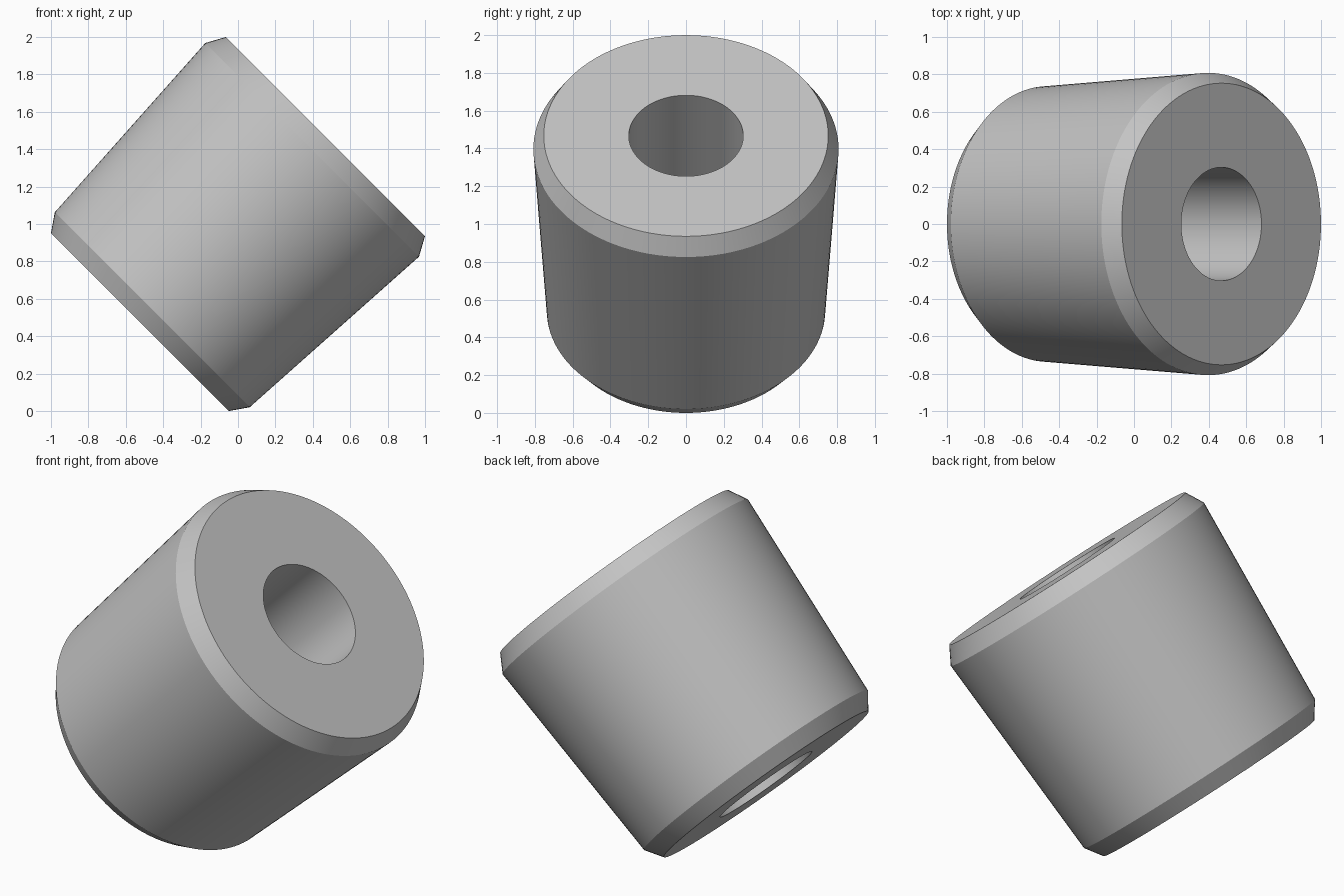
import bpy
import bmesh
import math
from mathutils import Matrix

cube = bpy.data.objects.get("Cube")
if cube:
    bpy.data.objects.remove(cube, do_unlink=True)

SEGMENTS = 128
HALF_ROOT = math.sqrt(0.5)

# Plain grey material
grey = bpy.data.materials.new("grey")
grey.use_nodes = True
colour = (0.55, 0.55, 0.55, 1)
grey.diffuse_color = colour
grey.node_tree.nodes["Principled BSDF"].inputs["Base Color"].default_value = colour

# Closed section (radius, height): chamfered tapered wall and straight bore
length, bore, bottom_radius = 1.402, 0.303, 0.673
section = [(bore, 0), (bottom_radius, 0), (0.737, 0.093),
           (0.808, length - 0.1), (0.753, length), (bore, length)]

# Revolve the section into a bushing
bm = bmesh.new()
rings = []
for radius, height in section:
    ring = []
    for i in range(SEGMENTS):
        a = math.tau * i / SEGMENTS
        ring.append(bm.verts.new((radius * math.cos(a), radius * math.sin(a), height)))
    rings.append(ring)
for k, ring in enumerate(rings):
    above = rings[(k + 1) % len(rings)]
    for i in range(SEGMENTS):
        j = (i + 1) % SEGMENTS
        bm.faces.new((ring[i], ring[j], above[j], above[i]))
bmesh.ops.recalc_face_normals(bm, faces=bm.faces)

# Tip the axis toward +x and rest the lower rim on the floor
offset = bottom_radius * HALF_ROOT
bm.transform(Matrix.Translation((offset - 1, 0, offset)) @ Matrix.Rotation(math.pi / 4, 4, "Y"))

mesh = bpy.data.meshes.new("tapered_bushing")
bm.to_mesh(mesh)
bm.free()
mesh.materials.append(grey)
bushing = bpy.data.objects.new("tapered_bushing", mesh)
bpy.context.collection.objects.link(bushing)

# Smooth round walls with crisp rims
bpy.ops.object.select_all(action="DESELECT")
bushing.select_set(True)
bpy.context.view_layer.objects.active = bushing
bpy.ops.object.shade_smooth_by_angle(angle=math.radians(20))
